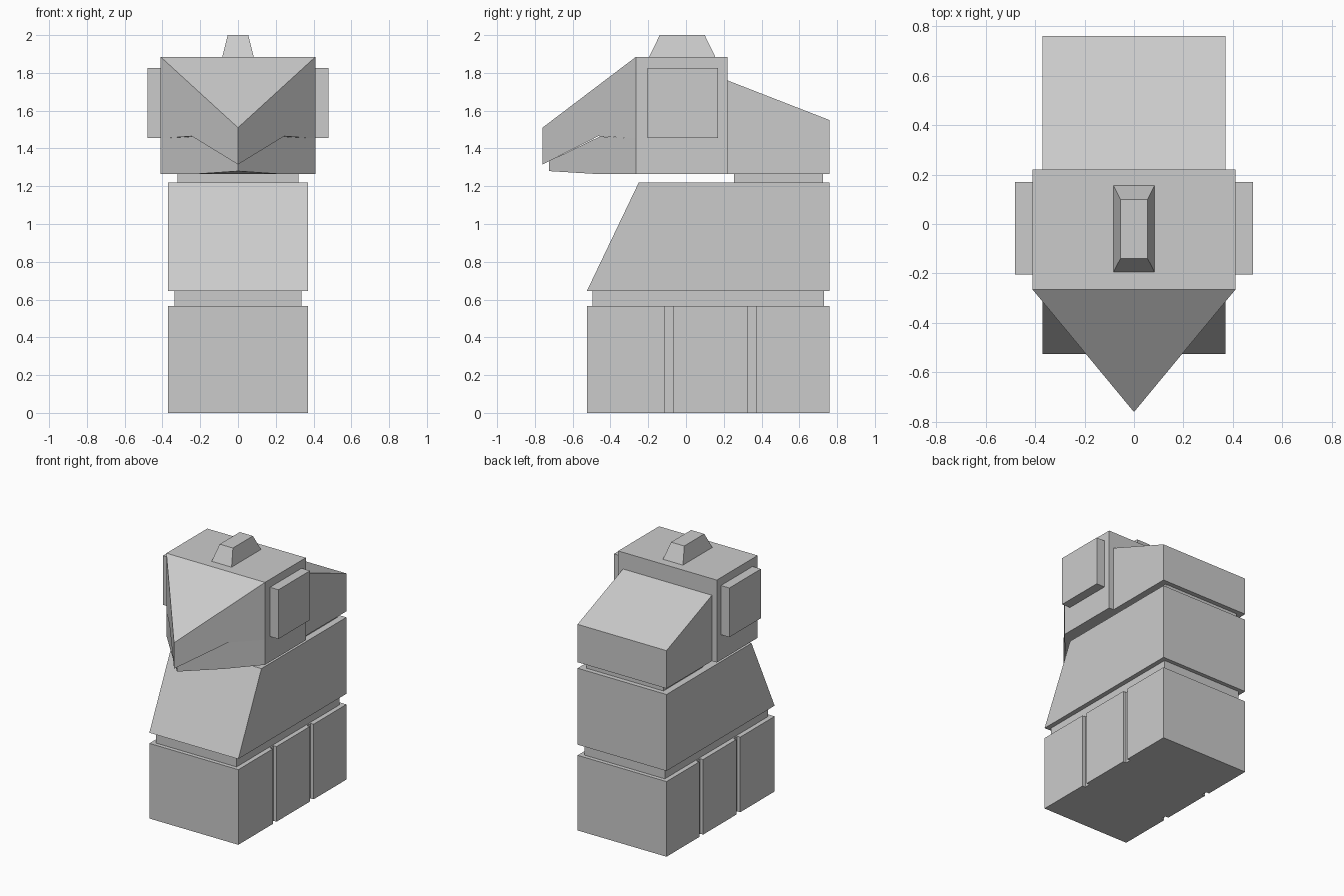
import bpy
import bmesh

default = bpy.data.objects.get("Cube")
if default:
    bpy.data.objects.remove(default, do_unlink=True)

grey = bpy.data.materials.new("stone_grey")
grey.use_nodes = True
GREY = (0.6, 0.6, 0.6, 1)
grey.diffuse_color = GREY
grey.node_tree.nodes["Principled BSDF"].inputs["Base Color"].default_value = GREY


def finish(name, bm):
    bmesh.ops.recalc_face_normals(bm, faces=bm.faces)
    mesh = bpy.data.meshes.new(name)
    bm.to_mesh(mesh)
    bm.free()
    mesh.materials.append(grey)
    obj = bpy.data.objects.new(name, mesh)
    bpy.context.collection.objects.link(obj)
    return obj


def prism(name, outline, offset):
    """Extrude a closed outline of 3D points along an offset."""
    bm = bmesh.new()
    face = bm.faces.new([bm.verts.new(p) for p in outline])
    new = bmesh.ops.extrude_face_region(bm, geom=[face], use_keep_orig=True)["geom"]
    bmesh.ops.translate(bm, vec=offset,
                        verts=[v for v in new if isinstance(v, bmesh.types.BMVert)])
    return finish(name, bm)


def side_prism(name, profile, half):
    """Extrude a (y, z) profile across the width of the model."""
    return prism(name, [(-half, y, z) for y, z in profile], (2 * half, 0, 0))


def block(name, half, y0, y1, z0, z1):
    return side_prism(name, [(y0, z0), (y1, z0), (y1, z1), (y0, z1)], half)


def wedge(name, side, caps):
    """Mirror a side panel in x and join its two copies with cap edges."""
    bm = bmesh.new()
    left = [bm.verts.new(p) for p in side]
    right = [v if v.co.x == 0 else bm.verts.new((-v.co.x, v.co.y, v.co.z)) for v in left]
    bm.faces.new(left)
    bm.faces.new(right[::-1])
    for a, b in caps:
        loop = list(dict.fromkeys([left[a], left[b], right[b], right[a]]))
        bm.faces.new(loop)
    return finish(name, bm)


HALF = 0.37
FRONT, BACK = -0.525, 0.76

# Base with two upright grooves in each side
GROOVE = 0.345
edge = [(HALF, FRONT)]
for y0, y1 in ((-0.115, -0.07), (0.325, 0.37)):
    edge += [(HALF, y0), (GROOVE, y0), (GROOVE, y1), (HALF, y1)]
edge.append((HALF, BACK))
plan = edge + [(-x, y) for x, y in reversed(edge)]
prism("base", [(x, y, 0) for x, y in plan], (0, 0, 0.565))

# Torso with recessed bands below and above
block("waist_band", 0.335, -0.495, 0.73, 0.565, 0.645)
side_prism("torso", [(FRONT, 0.645), (BACK, 0.645), (BACK, 1.22), (-0.25, 1.22)], HALF)
block("neck_band", 0.32, 0.255, 0.725, 1.22, 1.265)

# Head, sloping back and side plates
block("head", 0.41, -0.265, 0.22, 1.265, 1.885)
side_prism("head_back", [(0.22, 1.265), (BACK, 1.265), (BACK, 1.55), (0.22, 1.76)], HALF)
for name, x in (("left_ear_plate", 0.41), ("right_ear_plate", -0.48)):
    prism(name, [(x, -0.205, 1.455), (x, 0.17, 1.455),
                 (x, 0.17, 1.825), (x, -0.205, 1.825)], (0.07, 0, 0))

# Tapered crest on top of the head
crest = block("crest", 0.083, -0.195, 0.155, 1.885, 2.0)
for v in crest.data.vertices:
    if v.co.z > 1.95:
        v.co.x *= 0.66
        v.co.y = -0.02 + (v.co.y + 0.02) * 0.68

# Pointed upper snout
wedge("upper_snout",
      [(0.41, -0.265, 1.885), (0, -0.76, 1.51), (0, -0.76, 1.315),
       (0.245, -0.464, 1.465), (0.38, -0.301, 1.455), (0.41, -0.265, 1.455)],
      [(0, 1), (2, 3), (3, 4), (4, 5)])

# Lower jaw, set slightly back under the snout
wedge("lower_jaw",
      [(0.41, -0.265, 1.455), (0.38, -0.299, 1.455), (0.24, -0.456, 1.463),
       (0, -0.725, 1.333), (0, -0.725, 1.28), (0.22, -0.478, 1.265), (0.41, -0.265, 1.265)],
      [(4, 5), (5, 6)])
